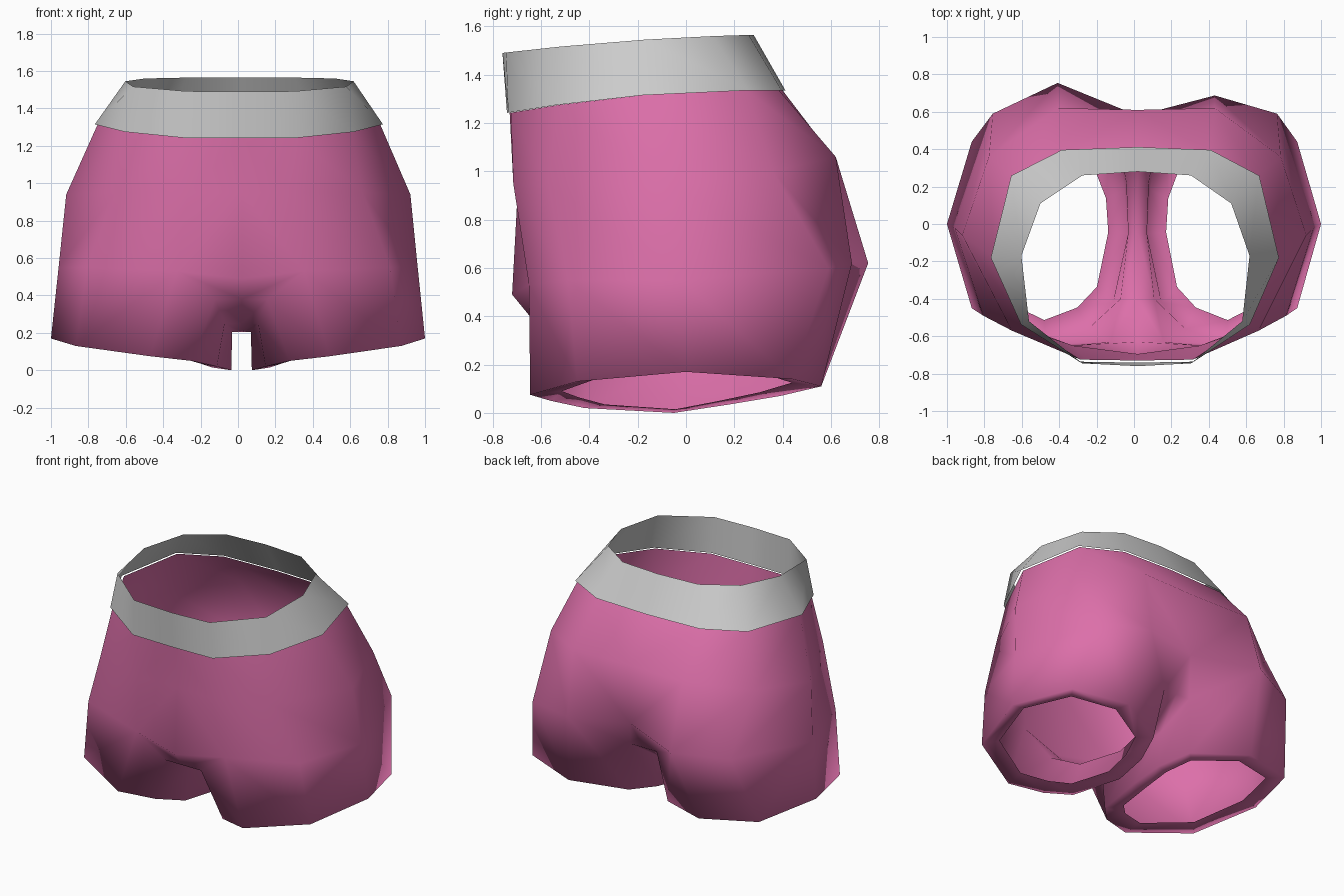
import bpy, bmesh
from mathutils import Vector

if "Cube" in bpy.data.objects:
    bpy.data.objects.remove(bpy.data.objects["Cube"])

# Half outlines run from centre front, round the side, to centre back
WAIST = [(0, -.73), (.30, -.725), (.60, -.53), (.755, -.18), (.65, .25), (.39, .385), (0, .40)]
RIM = [(0, -.76), (.29, -.745), (.57, -.52), (.61, -.17), (.51, .11), (.29, .26), (0, .28)]
HIP = [(0, -.695, .95), (.28, -.715, .95), (.66, -.57, .95), (.92, -.06, .94),
       (.78, .36, 1.0), (.42, .62, 1.06), (0, .61, 1.06)]
SEAT = [(0, -.72, .49), (.34, -.65, .53), (.81, -.49, .55), (.96, -.02, .55),
        (.76, .59, .60), (.42, .72, .62), (0, .58, .64)]
# Edge of the narrow crotch strip, back to front
CROTCH = [(.10, .44, .42), (.06, .22, .27), (.05, -.05, .205), (.09, -.40, .25), (.14, -.63, .38)]
# Leg opening, round the outside from the front and back along the inside
HEM = [(.48, -.645, .075), (.87, -.45, .13), (1, 0, .17), (.87, .44, .14), (.50, .56, .11),
       (.15, .39, .07), (.07, .18, .035), (.055, -.05, 0), (.13, -.42, .02), (.26, -.56, .05)]


def lift(ring, a, b, c, grow=1.0):
    """Lift a flat outline onto a gently arched slope rising toward the back."""
    return [(x * grow, (y + .17) * grow - .17, a + b * y + c * y * y) for x, y in ring]


def strip(bm, side, a, b, closed=False):
    """Join two equal rows of points with quads, on the given side."""
    def put(p):
        x = .02 + side * p[0] * (.98 if side > 0 else 1.02)
        y = p[1] - (.08 * (x - .02) if p[1] > .65 else 0)   # uneven seat fullness
        return bm.verts.new((x, y, p[2]))
    va, vb = [put(p) for p in a], [put(p) for p in b]
    n = len(a)
    for i in range(n if closed else n - 1):
        j = (i + 1) % n
        bm.faces.new((va[i], va[j], vb[j], vb[i]))


def finish(bm, name, color=None):
    bmesh.ops.remove_doubles(bm, verts=bm.verts, dist=.0005)
    bmesh.ops.dissolve_degenerate(bm, edges=bm.edges, dist=.0005)
    bmesh.ops.recalc_face_normals(bm, faces=bm.faces)
    me = bpy.data.meshes.new(name)
    bm.to_mesh(me)
    bm.free()
    me.shade_smooth()
    ob = bpy.data.objects.new(name, me)
    bpy.context.collection.objects.link(ob)
    if color:
        mat = bpy.data.materials.new(name + "_fabric")
        mat.diffuse_color = color
        mat.use_nodes = True
        mat.node_tree.nodes["Principled BSDF"].inputs["Base Color"].default_value = mat.diffuse_color
        me.materials.append(mat)
    return ob


# Shorts body: waist to hip to seat, crotch strip, leg tubes with turned-in hems
bm = bmesh.new()
centre = Vector((.53, -.02, 0))
fold = []
for p in HEM:
    q = centre + (Vector(p) - centre) * .79
    fold.append((q.x, q.y, p[2] + .015))
middle = [SEAT[6]] + [(0, y, z) for x, y, z in CROTCH] + [SEAT[0]]
for side in (1, -1):
    strip(bm, side, lift(WAIST, 1.3275, .0536, -.087), HIP)
    strip(bm, side, HIP, SEAT)
    strip(bm, side, middle, [SEAT[5]] + CROTCH + [SEAT[1]])
    strip(bm, side, SEAT[1:6] + CROTCH, HEM, closed=True)
    strip(bm, side, HEM, fold, closed=True)
finish(bm, "shorts_body", (.72, .16, .40, 1))

# Waistband: tapered band slightly overlapping the body
bm = bmesh.new()
for side in (1, -1):
    strip(bm, side, lift(RIM, 1.555, .0496, -.047), lift(WAIST, 1.3275, .0536, -.087, 1.02))
finish(bm, "waistband")
